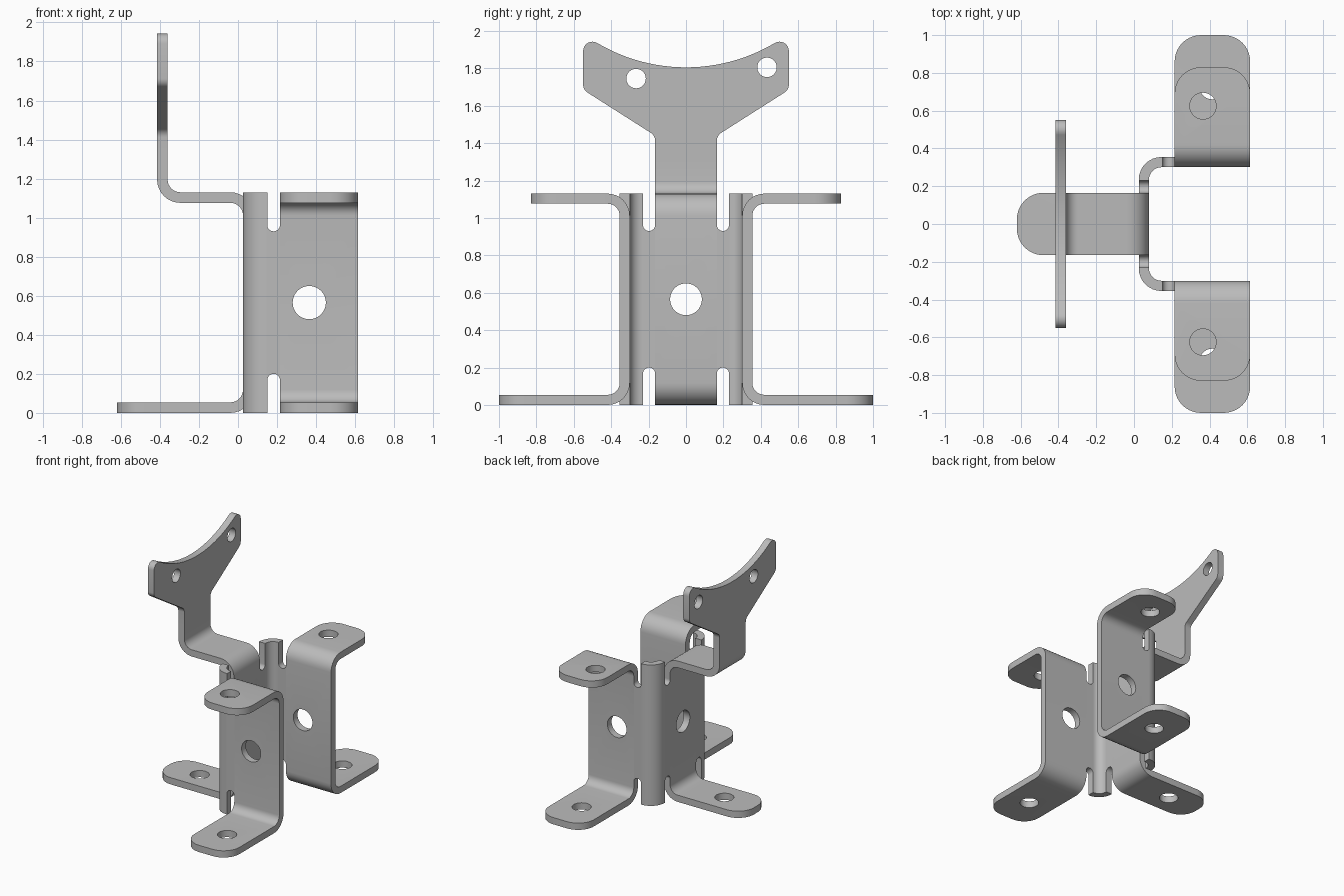
import bpy, bmesh, math
from mathutils import Vector

if "Cube" in bpy.data.objects:
    bpy.data.objects.remove(bpy.data.objects["Cube"], do_unlink=True)

T = 0.054          # sheet thickness
H = T / 2
BEND = 0.092       # bend radius at mid sheet
TOP = 1.13
STRIP = 0.165      # half width of the middle strip
SLOT = 0.065

steel = bpy.data.materials.new("grey_steel")
steel.use_nodes = True
GREY = (0.5, 0.5, 0.5, 1)
steel.diffuse_color = GREY
steel.node_tree.nodes["Principled BSDF"].inputs["Base Color"].default_value = GREY


def fillet(points, steps=8):
    """Round the corners of a closed outline of (u, v, radius) points."""
    out = []
    for i, (u, v, r) in enumerate(points):
        p = Vector((u, v))
        if r == 0:
            out.append(p)
            continue
        a = (Vector(points[i - 1][:2]) - p).normalized()
        b = (Vector(points[(i + 1) % len(points)][:2]) - p).normalized()
        half = a.angle(b) / 2
        centre = p + (a + b).normalized() * r / math.sin(half)
        reach = r / math.tan(half)
        start, end = p + a * reach - centre, p + b * reach - centre
        turn = start.angle_signed(end)
        for k in range(steps + 1):
            t = -turn * k / steps
            c, s = math.cos(t), math.sin(t)
            out.append(centre + Vector((start.x * c - start.y * s, start.x * s + start.y * c)))
    return out


def sheet(path):
    """Outline of a bent sheet that follows the given centre line."""
    pts = [Vector(p) for p in path]
    sides = []
    for sign in (1, -1):
        side = []
        for i, p in enumerate(pts):
            before = (p - pts[i - 1]).normalized() if i else None
            after = (pts[i + 1] - p).normalized() if i < len(pts) - 1 else None
            d1, d2 = before or after, after or before
            n1, n2 = Vector((-d1.y, d1.x)), Vector((-d2.y, d2.x))
            q = p + (n1 + n2) * sign * H / (1 + n1.dot(n2))
            turn = d1.x * d2.y - d1.y * d2.x
            r = 0 if abs(turn) < 0.01 else BEND - math.copysign(H, turn * sign)
            side.append((q.x, q.y, r))
        sides.append(side)
    return fillet(sides[0] + sides[1][::-1])


def prism(name, outline, axis, lo, hi):
    """Extrude an outline along an axis."""
    place = {"X": lambda p, w: (w, p.x, p.y),
             "Y": lambda p, w: (p.x, w, p.y),
             "Z": lambda p, w: (p.x, p.y, w)}[axis]
    bm = bmesh.new()
    low = [bm.verts.new(place(p, lo)) for p in outline]
    high = [bm.verts.new(place(p, hi)) for p in outline]
    bm.faces.new(low)
    bm.faces.new(high)
    n = len(outline)
    for i in range(n):
        j = (i + 1) % n
        bm.faces.new((low[i], low[j], high[j], high[i]))
    bmesh.ops.recalc_face_normals(bm, faces=bm.faces)
    mesh = bpy.data.meshes.new(name)
    bm.to_mesh(mesh)
    bm.free()
    mesh.materials.append(steel)
    obj = bpy.data.objects.new(name, mesh)
    bpy.context.collection.objects.link(obj)
    return obj


def round_tips(obj, coord, value, radius):
    """Round the upright corner edges of a tab that ends at the given coordinate."""
    bm = bmesh.new()
    bm.from_mesh(obj.data)
    tips = [e for e in bm.edges
            if all(abs(v.co[coord] - value) < 1e-4 for v in e.verts)
            and abs(e.verts[0].co.z - e.verts[1].co.z) > T / 2]
    bmesh.ops.bevel(bm, geom=tips, offset=radius, segments=10, profile=0.5, affect="EDGES")
    bm.to_mesh(obj.data)
    bm.free()


def apply(obj, kind, **settings):
    mod = obj.modifiers.new(kind.lower(), kind)
    for key, value in settings.items():
        setattr(mod, key, value)
    bpy.context.view_layer.objects.active = obj
    bpy.ops.object.modifier_apply(modifier=mod.name)


def cut(obj, outline, axis, lo, hi):
    cutter = prism("cutter", outline, axis, lo, hi)
    apply(obj, "BOOLEAN", operation="DIFFERENCE", solver="EXACT", object=cutter)
    bpy.data.objects.remove(cutter, do_unlink=True)


def hole(obj, u, v, r, axis, lo, hi, n=40):
    ring = [Vector((u + r * math.cos(math.tau * k / n), v + r * math.sin(math.tau * k / n)))
            for k in range(n)]
    cut(obj, ring, axis, lo, hi)


def finish(obj, mirrored=False):
    if mirrored:
        apply(obj, "MIRROR", use_axis=(False, True, False), use_mirror_merge=False)
    bpy.ops.object.select_all(action="DESELECT")
    obj.select_set(True)
    bpy.context.view_layer.objects.active = obj
    bpy.ops.object.shade_smooth_by_angle(angle=math.radians(30))


WEB_X = 0.0525
WALL_Y = 0.3275
WALL_X = 0.215

# Side walls with their upper and lower mounting tabs
wall = prism("side_walls", sheet([(1, H), (WALL_Y, H), (WALL_Y, TOP - H), (0.83, TOP - H)]),
             "X", WALL_X, 0.615)
round_tips(wall, 1, 1, 0.14)
round_tips(wall, 1, 0.83, 0.14)
hole(wall, 0.365, TOP / 2, 0.085, "Y", 0.2, 0.45)
hole(wall, 0.365, 0.625, 0.07, "Z", 1, 1.2)
hole(wall, 0.415, 0.73, 0.07, "Z", -0.1, 0.2)
finish(wall, mirrored=True)

# Rounded corner posts with relief slots at both ends
post = prism("corner_posts", sheet([(WEB_X, STRIP), (WEB_X, WALL_Y), (WALL_X, WALL_Y)]),
             "Z", 0, TOP)
for start, axis, lo, hi in ((WALL_X - SLOT, "Y", 0.28, 0.4), (STRIP, "X", 0, 0.11)):
    for outer, inner in ((-0.1, 0.2), (TOP + 0.1, TOP - 0.2)):
        r = SLOT / 2 - 0.0001
        cut(post, fillet([(start, outer, 0), (start + SLOT, outer, 0),
                          (start + SLOT, inner, r), (start, inner, r)]), axis, lo, hi)
finish(post, mirrored=True)

# Middle strip: foot, web and stepped arm in one bent sheet
PLATE_X = -0.3875
JOIN = 1.3
arm = prism("middle_strip", sheet([(-0.62, H), (WEB_X, H), (WEB_X, TOP - H),
                                   (PLATE_X, TOP - H), (PLATE_X, JOIN)]),
            "Y", -STRIP, STRIP)
round_tips(arm, 0, -0.62, 0.14)
hole(arm, 0, TOP / 2, 0.085, "X", -0.1, 0.2)
hole(arm, -0.34, 0, 0.07, "Z", -0.1, 0.2)
finish(arm)

# Flared head plate with a concave top edge
R, REACH, LOW = 0.93, 0.4745, 1.805
half = [(STRIP, JOIN, 0), (STRIP, 1.44, 0.05), (0.55, 1.685, 0.05), (0.55, 1.98, 0.0499)]
saddle = []
for k in range(25):
    y = REACH * (1 - k / 12)
    saddle.append((y, LOW + R - math.sqrt(R * R - y * y), 0))
outline = half + saddle + [(-y, z, r) for y, z, r in reversed(half)]
head = prism("head_plate", fillet(outline), "X", PLATE_X - H, PLATE_X + H)
hole(head, -0.267, 1.745, 0.052, "X", -0.5, -0.3)
hole(head, 0.433, 1.805, 0.052, "X", -0.5, -0.3)
finish(head)
